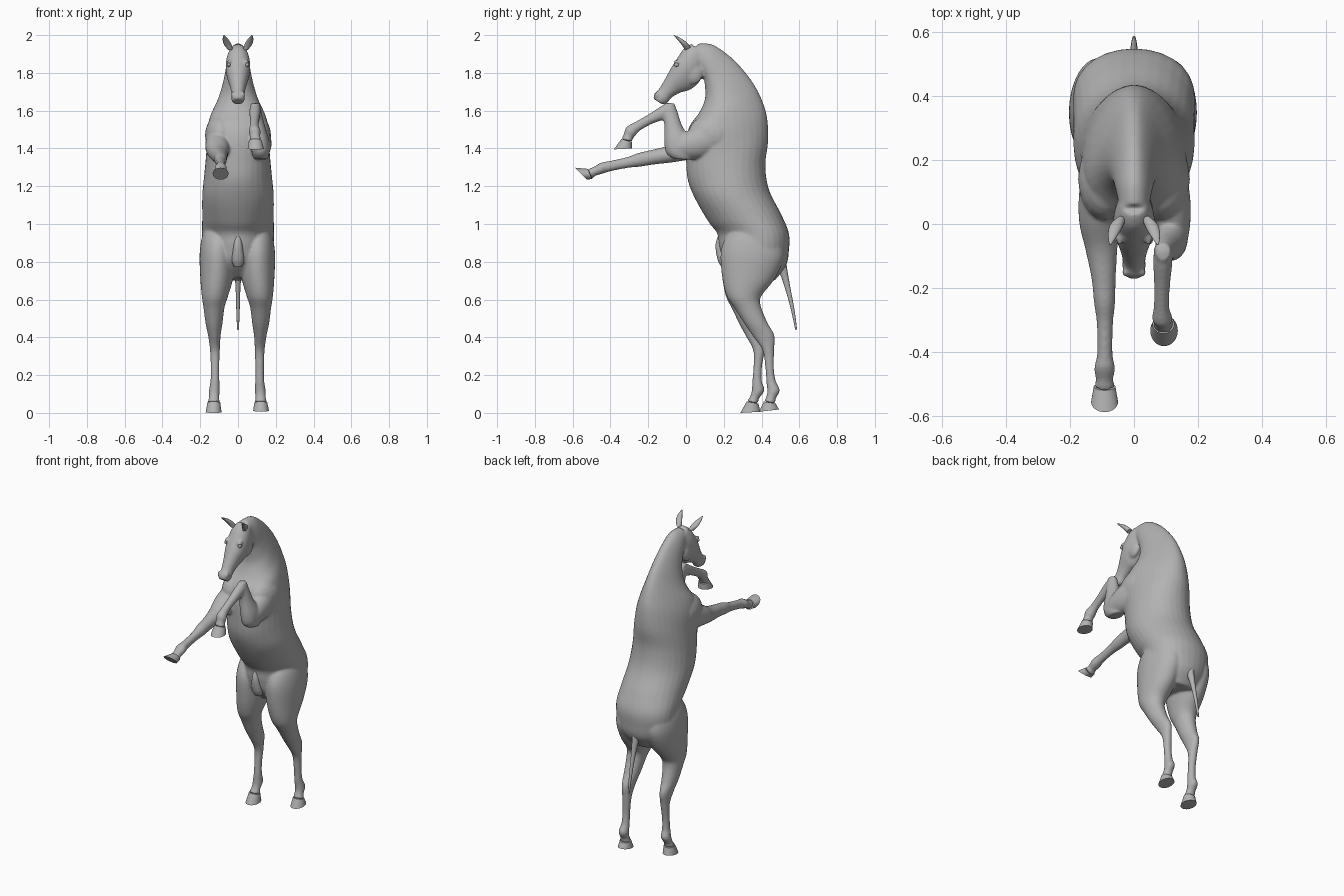
import bpy, bmesh, math
from mathutils import Vector

if "Cube" in bpy.data.objects:
    bpy.data.objects.remove(bpy.data.objects["Cube"])

grey = bpy.data.materials.new("plain grey")
grey.use_nodes = True
grey.diffuse_color = (0.45, 0.45, 0.45, 1)
grey.node_tree.nodes["Principled BSDF"].inputs["Base Color"].default_value = (0.45, 0.45, 0.45, 1)


def smooth_path(rings, steps):
    """Catmull-Rom interpolation through the ring parameters."""
    out = []
    for i in range(len(rings) - 1):
        p0, p1 = rings[max(i - 1, 0)], rings[i]
        p2, p3 = rings[i + 1], rings[min(i + 2, len(rings) - 1)]
        for s in range(steps):
            t = s / steps
            out.append([0.5 * (2 * b + (c - a) * t + (2 * a - 5 * b + 4 * c - d) * t * t
                               + (3 * b - a - 3 * c + d) * t ** 3)
                        for a, b, c, d in zip(p0, p1, p2, p3)])
    return out + [rings[-1]]


def loft(bm, rings, steps=5, n=32):
    """Ring = edge (y, z), opposite edge (y, z), x centre, half width, fullness toward first edge."""
    rings = [tuple(r) + (0,) * (7 - len(r)) for r in rings]
    prev = None
    for y1, z1, y2, z2, x, w, full in smooth_path(rings, steps):
        c = Vector((x, (y1 + y2) / 2, (z1 + z2) / 2))
        a = Vector((0, (y1 - y2) / 2, (z1 - z2) / 2))
        ring = []
        for k in range(n):
            u, v = math.cos(k * math.tau / n), math.sin(k * math.tau / n)
            ring.append(bm.verts.new(c + a * u + Vector((w * v * (1 + full * u), 0, 0))))
        if prev:
            for k in range(n):
                bm.faces.new((prev[k], prev[(k + 1) % n], ring[(k + 1) % n], ring[k]))
        else:
            bm.faces.new(ring[::-1])
        prev = ring
    bm.faces.new(prev)


def ball(bm, centre, size):
    verts = bmesh.ops.create_uvsphere(bm, u_segments=20, v_segments=12, radius=1)["verts"]
    for v in verts:
        v.co = Vector(centre) + v.co * Vector(size)


def finish(name, bm, angle=50):
    bmesh.ops.recalc_face_normals(bm, faces=bm.faces[:])
    me = bpy.data.meshes.new(name)
    bm.to_mesh(me)
    bm.free()
    me.materials.append(grey)
    me.shade_smooth()
    me.set_sharp_from_angle(angle=math.radians(angle))
    ob = bpy.data.objects.new(name, me)
    bpy.context.scene.collection.objects.link(ob)
    return ob


# Rump, barrel, chest and neck: belly edge, back edge
torso = [
    (.28, .72, .47, .70, 0, .12), (.20, .80, .53, .78, 0, .165, -.1), (.175, .88, .545, .86, 0, .183, -.2),
    (.165, .95, .545, .95, 0, .187, -.2), (.12, 1.01, .505, 1.05, 0, .189, -.1),
    (.05, 1.13, .44, 1.18, 0, .189), (.01, 1.23, .42, 1.31, 0, .178), (0, 1.34, .435, 1.44, 0, .167, .1),
    (0, 1.44, .43, 1.56, 0, .16, .25), (.02, 1.52, .405, 1.65, 0, .14, .35),
    (.07, 1.59, .36, 1.74, 0, .105, .35), (.10, 1.66, .30, 1.82, 0, .082, .3),
    (.10, 1.73, .23, 1.89, 0, .067, .25), (.09, 1.78, .14, 1.95, 0, .058, .15),
    (.05, 1.84, .06, 1.955, 0, .045)]

# Head from poll to lips: face edge, jaw edge
head = [
    (.03, 1.955, .11, 1.87, 0, .045), (-.01, 1.93, .095, 1.80, 0, .06, .1), (-.045, 1.88, .065, 1.745, 0, .064, .2),
    (-.08, 1.825, .02, 1.71, 0, .056, .2), (-.11, 1.77, -.03, 1.695, 0, .044, .1),
    (-.14, 1.72, -.075, 1.67, 0, .036), (-.167, 1.69, -.10, 1.64, 0, .036), (-.174, 1.665, -.125, 1.632, 0, .03)]

# Hind leg from haunch to sole: front edge, back edge
hind = [
    (.30, 1.02, .43, 1.00, .10, .045), (.225, .95, .49, .94, .10, .08), (.185, .86, .52, .83, .10, .096),
    (.19, .73, .47, .71, .105, .088), (.215, .62, .40, .62, .115, .07), (.26, .55, .395, .57, .12, .056),
    (.31, .47, .43, .48, .12, .045), (.355, .405, .468, .41, .118, .033), (.405, .33, .467, .335, .115, .026),
    (.42, .24, .465, .24, .115, .023), (.425, .17, .475, .17, .115, .024), (.43, .115, .497, .12, .118, .029),
    (.425, .085, .475, .075, .12, .027), (.412, .06, .475, .05, .121, .034), (.387, .006, .492, .018, .122, .042)]


def step_forward(r):
    """Swing the opposite hind leg forward, more toward the hoof."""
    y1, z1, y2, z2, x, w = r
    s = lambda z: -.10 * max(0, .65 - z) / .65
    drop = .006 if z1 < .05 else 0
    return (y1 + s(z1), z1 - drop, y2 + s(z2), z2 - 2 * drop, -x - .007, w)


# Stretched foreleg: upper edge, lower edge
stretched = [
    (.22, 1.57, .27, 1.40, -.085, .06), (.10, 1.52, .13, 1.35, -.10, .07), (0, 1.465, .02, 1.34, -.108, .064),
    (-.08, 1.42, -.08, 1.325, -.102, .05), (-.17, 1.395, -.17, 1.315, -.095, .038),
    (-.25, 1.377, -.245, 1.303, -.092, .033), (-.31, 1.355, -.30, 1.298, -.091, .026),
    (-.41, 1.333, -.395, 1.28, -.091, .024), (-.45, 1.325, -.455, 1.262, -.092, .033),
    (-.49, 1.302, -.48, 1.255, -.092, .027), (-.52, 1.292, -.497, 1.238, -.092, .034),
    (-.588, 1.298, -.525, 1.235, -.092, .042)]

# Folded foreleg: upper arm, raised forearm, hanging cannon
upper_arm = [
    (.24, 1.57, .27, 1.40, .085, .06), (.10, 1.53, .10, 1.35, .108, .066),
    (0, 1.49, 0, 1.345, .12, .056), (-.085, 1.44, -.08, 1.36, .12, .042)]
forearm = [
    (-.07, 1.345, .03, 1.34, .12, .035), (-.105, 1.375, .04, 1.38, .12, .047), (-.115, 1.43, .02, 1.45, .118, .048),
    (-.115, 1.52, -.02, 1.52, .105, .038), (-.122, 1.59, -.042, 1.585, .095, .031),
    (-.115, 1.638, -.06, 1.638, .09, .025)]
cannon = [
    (-.085, 1.645, -.06, 1.58, .09, .027), (-.13, 1.625, -.11, 1.555, .09, .03),
    (-.20, 1.58, -.18, 1.53, .088, .025), (-.27, 1.54, -.245, 1.493, .086, .024),
    (-.317, 1.512, -.27, 1.465, .088, .032), (-.328, 1.48, -.28, 1.455, .09, .027),
    (-.342, 1.45, -.285, 1.435, .092, .034), (-.382, 1.395, -.285, 1.40, .094, .043)]

hind_far = [step_forward(r) for r in hind]

# Blend all fleshy parts into one smooth body
bm = bmesh.new()
for part in (torso, head, upper_arm, forearm):
    loft(bm, part)
for leg in (hind, hind_far, stretched, cannon):
    loft(bm, leg[:-1])
for side in (-1, 1):
    ball(bm, (side * .036, .04, 1.80), (.024, .05, .06))       # cheek
    ball(bm, (side * .045, -.042, 1.858), (.013, .025, .012))  # brow
    ball(bm, (side * .027, -.152, 1.685), (.01, .014, .018))   # nostril rim
    ball(bm, (side * .09, .14, 1.47), (.085, .13, .11))        # shoulder
body = finish("body", bm)
remesh = body.modifiers.new("blend", "REMESH")
remesh.mode = "VOXEL"
remesh.voxel_size = 0.007
remesh.use_smooth_shade = True
soften = body.modifiers.new("soften", "SMOOTH")
soften.factor = 0.5
soften.iterations = 7

# Hooves
for name, leg in (("hind_hoof_left", hind), ("hind_hoof_right", hind_far),
                  ("front_hoof_right", stretched), ("front_hoof_left", cannon)):
    bm = bmesh.new()
    loft(bm, leg[-2:], steps=3)
    finish(name, bm, 40)

# Tail dock
bm = bmesh.new()
loft(bm, [(.47, .79, .53, .80, 0, .025), (.50, .73, .54, .735, 0, .018),
          (.53, .64, .556, .645, 0, .012), (.557, .54, .575, .542, 0, .009),
          (.578, .44, .588, .442, 0, .005)], n=16)
finish("tail", bm)

# Ears and eyes
for side, label in ((1, "left"), (-1, "right")):
    bm = bmesh.new()
    loft(bm, [(-.005, 1.92, .025, 1.935, side * .042, .014), (-.02, 1.945, .008, 1.957, side * .055, .02),
              (-.038, 1.968, -.017, 1.977, side * .064, .017), (-.056, 1.988, -.045, 1.992, side * .071, .009),
              (-.066, 1.999, -.063, 2.0, side * .074, .002)], n=16)
    finish("ear_" + label, bm)
    bm = bmesh.new()
    ball(bm, (side * .049, -.05, 1.843), (.01, .013, .011))
    finish("eye_" + label, bm)

# Sheath under the belly
bm = bmesh.new()
loft(bm, [(.17, .94, .22, .94, 0, .015), (.158, .90, .22, .89, 0, .024), (.158, .86, .22, .85, 0, .028),
          (.168, .81, .23, .80, 0, .033), (.185, .775, .23, .775, 0, .022)], n=18)
finish("sheath", bm)
